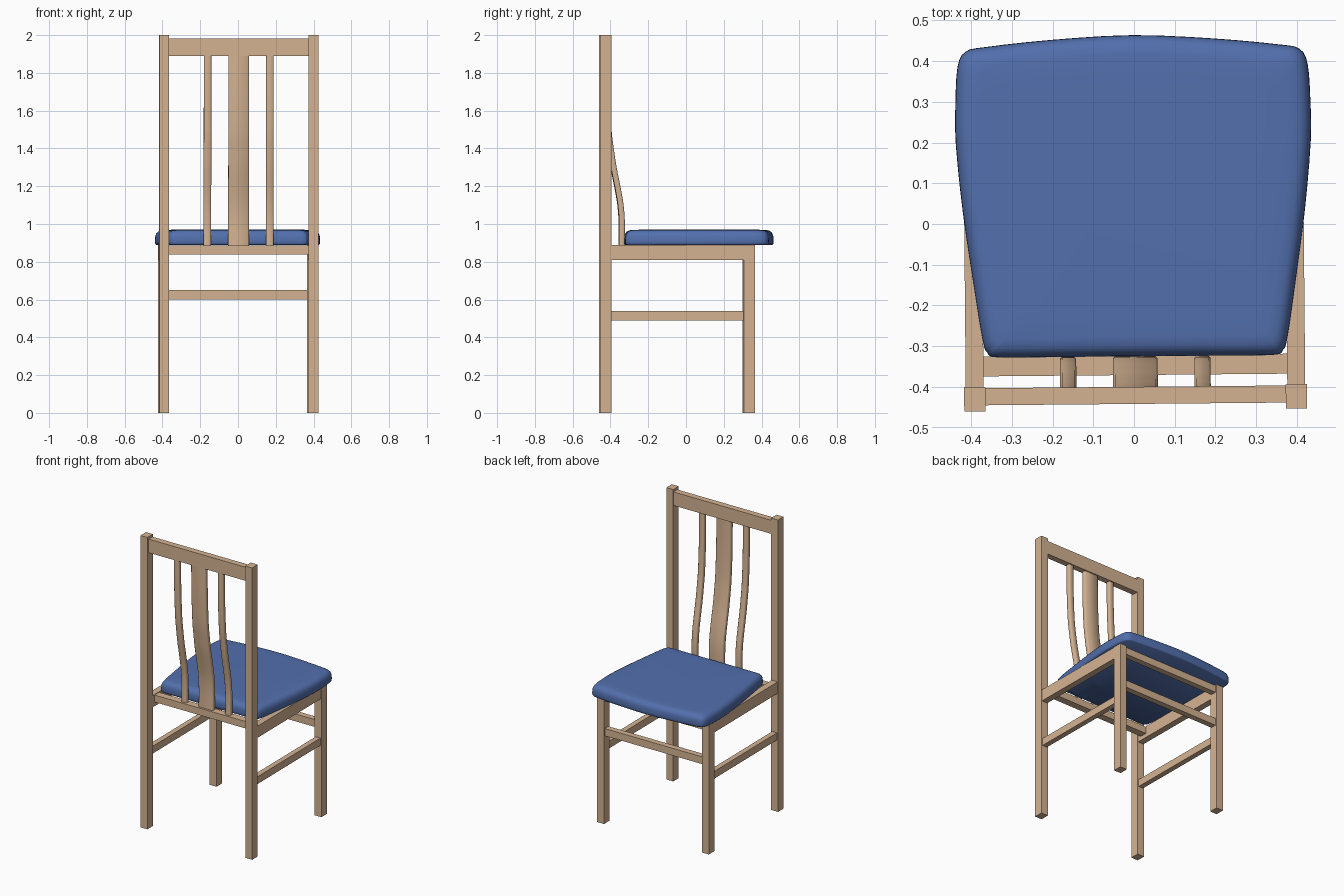
import bpy, math
from mathutils import Vector, Matrix

if "Cube" in bpy.data.objects:
    bpy.data.objects.remove(bpy.data.objects["Cube"])

TURN = Matrix.Rotation(0.009, 4, 'Z')  # the chair stands very slightly turned


def material(name, color):
    m = bpy.data.materials.new(name)
    m.diffuse_color = color
    m.use_nodes = True
    m.node_tree.nodes["Principled BSDF"].inputs["Base Color"].default_value = m.diffuse_color
    return m


WOOD = material("wood", (0.66, 0.45, 0.29, 1))
BLUE = material("blue_fabric", (0.085, 0.16, 0.42, 1))


def add_mesh(name, verts, faces, mat, smooth=False):
    me = bpy.data.meshes.new(name)
    me.from_pydata(verts, [], faces)
    me.transform(TURN)
    me.materials.append(mat)
    if smooth:
        me.shade_smooth()
        me.set_sharp_from_angle(angle=math.radians(50))
    ob = bpy.data.objects.new(name, me)
    bpy.context.collection.objects.link(ob)
    return ob


def box(name, x, y, z):
    verts = [(a, b, c) for c in z for b in y for a in x]
    faces = [(0, 2, 3, 1), (4, 5, 7, 6), (0, 1, 5, 4),
             (1, 3, 7, 5), (3, 2, 6, 7), (2, 0, 4, 6)]
    return add_mesh(name, verts, faces, WOOD)


def loft(name, rings, mat):
    n = len(rings[0])
    verts = [p for r in rings for p in r]
    faces = [(k * n + i, k * n + (i + 1) % n, (k + 1) * n + (i + 1) % n, (k + 1) * n + i)
             for k in range(len(rings) - 1) for i in range(n)]
    faces.append(tuple(reversed(range(n))))
    faces.append(tuple(range((len(rings) - 1) * n, len(rings) * n)))
    return add_mesh(name, verts, faces, mat, smooth=True)


def spline(pts, steps, closed=False):
    pts = [Vector(p) for p in pts]
    n = len(pts)
    get = (lambda i: pts[i % n]) if closed else (lambda i: pts[max(0, min(n - 1, i))])
    out = []
    for i in range(n if closed else n - 1):
        a, b, c, d = get(i - 1), get(i), get(i + 1), get(i + 2)
        for s in range(steps):
            t = s / steps
            out.append(0.5 * (2 * b + (c - a) * t + (2 * a - 5 * b + 4 * c - d) * t ** 2
                              + (3 * b - a - 3 * c + d) * t ** 3))
    return out if closed else out + [pts[-1]]


# posts, legs and side rails, one of each per side
for side, label in ((-1, "left"), (1, "right")):
    def span(half):
        return (side * 0.395 - half, side * 0.395 + half)
    box("back_post_" + label, span(0.026), (-0.457, -0.397), (0, 2.0))
    box("front_leg_" + label, span(0.026), (0.302, 0.362), (0, 0.89))
    box("side_apron_" + label, span(0.022), (-0.40, 0.31), (0.81, 0.89))
    box("side_stretcher_" + label, span(0.018), (-0.40, 0.31), (0.49, 0.54))

# cross rails
box("crest_rail", (-0.372, 0.372), (-0.442, -0.40), (1.89, 1.983))
box("back_seat_rail", (-0.376, 0.376), (-0.371, -0.322), (0.838, 0.886))
box("front_seat_rail", (-0.372, 0.372), (0.312, 0.352), (0.838, 0.886))
box("front_stretcher", (-0.372, 0.372), (0.312, 0.352), (0.60, 0.65))

# curved back slats
path = spline([(-0.342, 0.884), (-0.340, 1.0), (-0.347, 1.1), (-0.364, 1.2),
               (-0.384, 1.3), (-0.399, 1.4), (-0.411, 1.5), (-0.421, 1.7),
               (-0.423, 1.895)], 3)
for name, cx, w in (("slat_left", -0.165, 0.02), ("slat_middle", 0, 0.055),
                    ("slat_right", 0.165, 0.02)):
    t, c = 0.015, 0.005
    section = [(-w + c, -t), (w - c, -t), (w, -t + c), (w, t - c),
               (w - c, t), (-w + c, t), (-w, t - c), (-w, -t + c)]
    loft(name, [[(cx + x, p.x + y, p.y) for x, y in section] for p in path], WOOD)

# seat cushion
half = [(0.17, -0.325), (0.335, -0.325), (0.363, -0.313), (0.375, -0.28), (0.395, -0.15),
        (0.42, 0.03), (0.436, 0.2), (0.436, 0.3), (0.43, 0.39), (0.41, 0.427),
        (0.36, 0.438), (0.2, 0.454)]
outline = spline([(0, -0.325)] + half + [(0, 0.464)]
                 + [(-x, y) for x, y in reversed(half)], 3, closed=True)
levels = [(0.89, 0.985), (0.895, 0.996), (0.905, 1.0), (0.932, 0.998), (0.948, 0.986),
          (0.959, 0.965), (0.966, 0.935), (0.969, 0.88), (0.97, 0.75)]
loft("seat_cushion", [[(p.x * s, 0.07 + (p.y - 0.07) * s, z) for p in outline]
                      for z, s in levels], BLUE)
